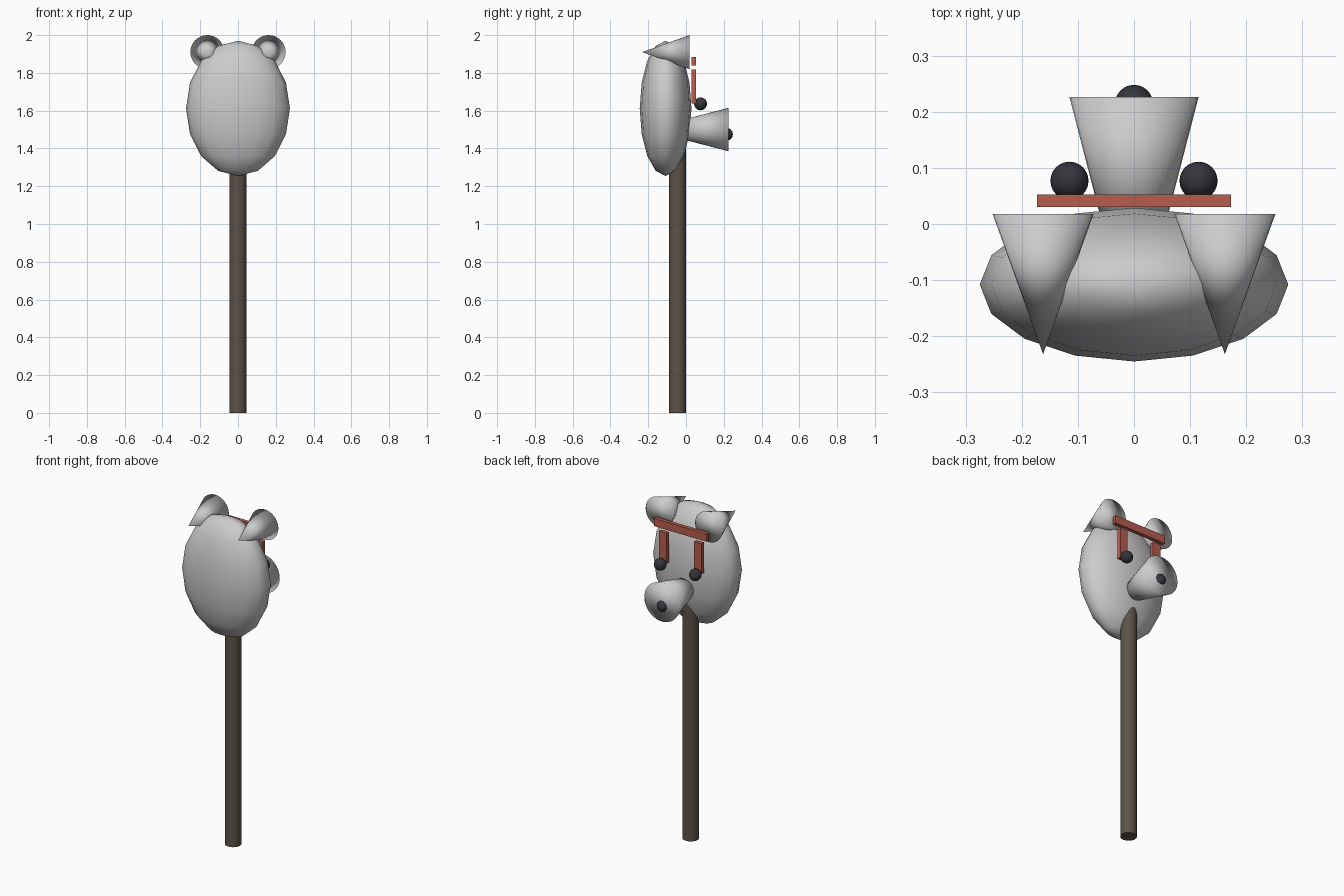
import bpy
from math import pi

if "Cube" in bpy.data.objects:
    bpy.data.objects.remove(bpy.data.objects["Cube"])


def material(name, rgb):
    m = bpy.data.materials.new(name)
    m.diffuse_color = (*rgb, 1.0)
    m.use_nodes = True
    m.node_tree.nodes["Principled BSDF"].inputs["Base Color"].default_value = m.diffuse_color
    return m


wood = material("brown_wood", (0.11, 0.085, 0.065))
red = material("red_strap", (0.47, 0.11, 0.075))
dark = material("dark_button", (0.035, 0.035, 0.045))


def finish(name, mat=None, smooth=True):
    ob = bpy.context.object
    ob.name = name
    bpy.ops.object.transform_apply(location=False, rotation=True, scale=True)
    if smooth:
        bpy.ops.object.shade_smooth()
    if mat:
        ob.data.materials.append(mat)
    return ob


def ball(name, loc, radii, segs, rings, mat=None):
    bpy.ops.mesh.primitive_uv_sphere_add(segments=segs, ring_count=rings, radius=1, location=loc)
    bpy.context.object.scale = radii
    return finish(name, mat)


def cone(name, loc, r1, r2, depth, tilt):
    bpy.ops.mesh.primitive_cone_add(vertices=32, radius1=r1, radius2=r2, depth=depth,
                                    location=loc, rotation=(tilt, 0, 0))
    return finish(name)


def box(name, loc, size, mat):
    bpy.ops.mesh.primitive_cube_add(size=1, location=loc)
    bpy.context.object.scale = size
    return finish(name, mat, smooth=False)


# Pole running up into the head
bpy.ops.mesh.primitive_cylinder_add(vertices=32, radius=0.045, depth=1.5, location=(0, -0.045, 0.75))
finish("pole", wood, smooth=False)
bpy.ops.object.shade_smooth_by_angle(angle=pi / 6)

# Flattened low-poly head
ball("head", (0, -0.108, 1.612), (0.275, 0.137, 0.358), 16, 8)

# Flared snout with nose on its end
cone("snout", (0, 0.1005, 1.5), 0.05, 0.115, 0.251, -pi / 2)
ball("nose", (0, 0.214, 1.475), (0.034,) * 3, 24, 12, dark)

# Brow strap of the bridle
box("brow_strap", (0, 0.0415, 1.861), (0.345, 0.023, 0.046), red)

# Mirrored ears, eyes and cheek straps
for side, s in (("left", -1), ("right", 1)):
    cone(f"ear_{side}", (s * 0.162, -0.107, 1.91), 0.09, 0, 0.25, pi / 2)
    ball(f"eye_{side}", (s * 0.115, 0.077, 1.636), (0.034,) * 3, 24, 12, dark)
    box(f"cheek_strap_{side}", (s * 0.115, 0.0415, 1.727), (0.05, 0.023, 0.18), red)
